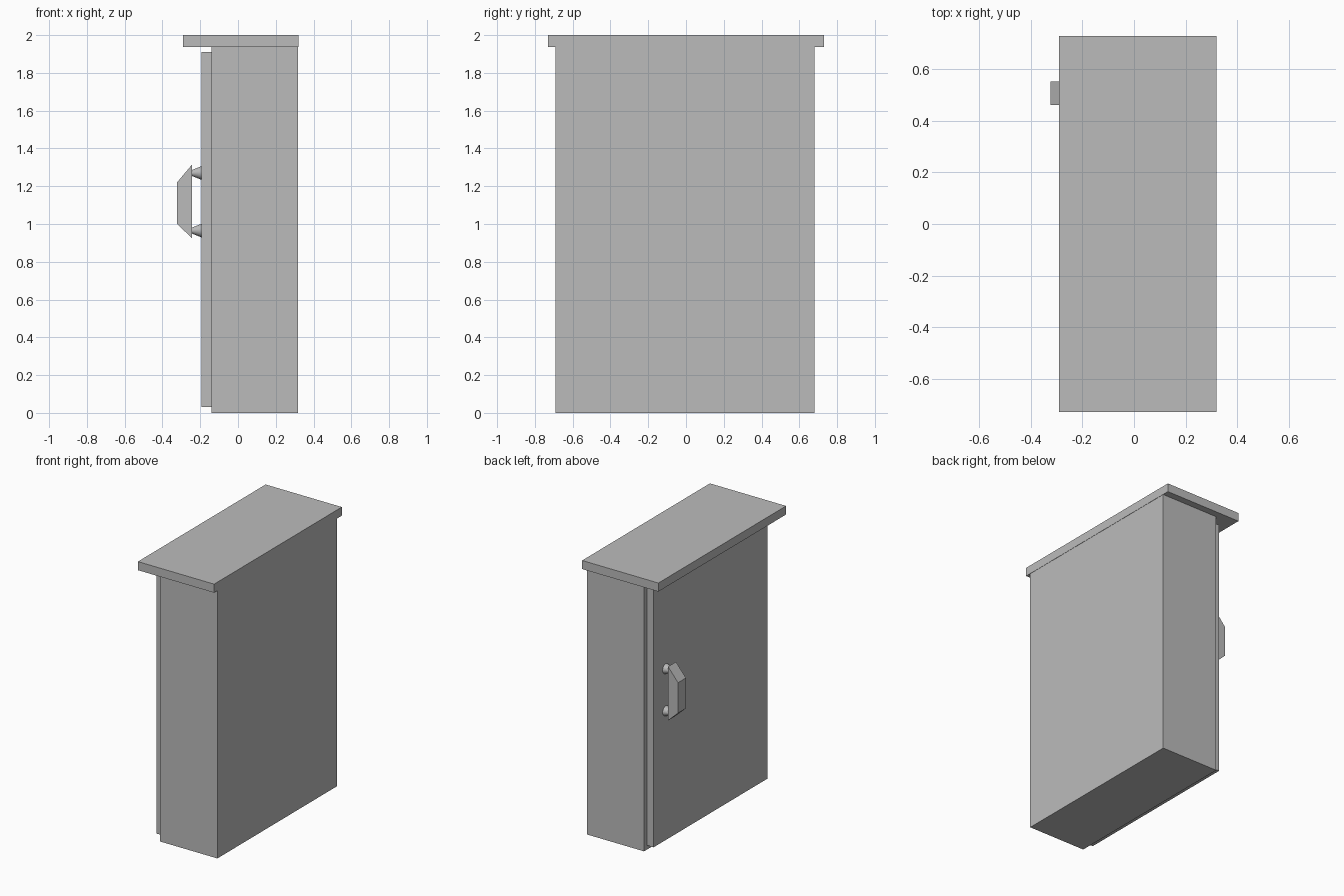
import bpy
import bmesh
from math import pi
from mathutils import Matrix, Vector

if "Cube" in bpy.data.objects:
    bpy.data.objects.remove(bpy.data.objects["Cube"])

grey = bpy.data.materials.new("painted_grey")
grey.use_nodes = True
grey.diffuse_color = (0.5, 0.5, 0.5, 1)
grey.node_tree.nodes["Principled BSDF"].inputs["Base Color"].default_value = grey.diffuse_color


def finish(name, bm):
    bmesh.ops.recalc_face_normals(bm, faces=bm.faces)
    mesh = bpy.data.meshes.new(name)
    bm.to_mesh(mesh)
    bm.free()
    mesh.materials.append(grey)
    obj = bpy.data.objects.new(name, mesh)
    bpy.context.collection.objects.link(obj)
    return obj


def box(name, low, high):
    low, high = Vector(low), Vector(high)
    bm = bmesh.new()
    place = Matrix.Translation((low + high) / 2) @ Matrix.Diagonal((high - low).to_4d())
    bmesh.ops.create_cube(bm, size=1, matrix=place)
    return finish(name, bm)


def prism(name, profile, y0, y1):
    """Extrude an (x, z) profile along y."""
    bm = bmesh.new()
    face = bm.faces.new([bm.verts.new((x, y0, z)) for x, z in profile])
    new = bmesh.ops.extrude_face_region(bm, geom=[face])["geom"]
    verts = [v for v in new if isinstance(v, bmesh.types.BMVert)]
    bmesh.ops.translate(bm, verts=verts, vec=(0, y1 - y0, 0))
    return finish(name, bm)


# Cabinet, roof and door
box("cabinet_body", (-0.14, -0.69, 0), (0.318, 0.68, 1.94))
box("roof", (-0.29, -0.73, 1.938), (0.32, 0.73, 2))
box("door", (-0.193, -0.655, 0.03), (-0.138, 0.645, 1.91))

# Handle grip with sloped ends
prism("handle_grip", [(-0.243, 0.925), (-0.243, 1.315), (-0.323, 1.22), (-0.323, 1.0)], 0.462, 0.552)

# Flared handle mounts, wide against the door
for name, z in (("upper_mount", 1.27), ("lower_mount", 0.965)):
    bm = bmesh.new()
    bmesh.ops.create_cone(bm, cap_ends=True, segments=24, radius1=0.015, radius2=0.037, depth=0.055,
                          matrix=Matrix.Translation((-0.218, 0.507, z)) @ Matrix.Rotation(pi / 2, 4, "Y"))
    mount = finish(name, bm)
    bpy.ops.object.select_all(action="DESELECT")
    mount.select_set(True)
    bpy.context.view_layer.objects.active = mount
    bpy.ops.object.shade_smooth_by_angle()
